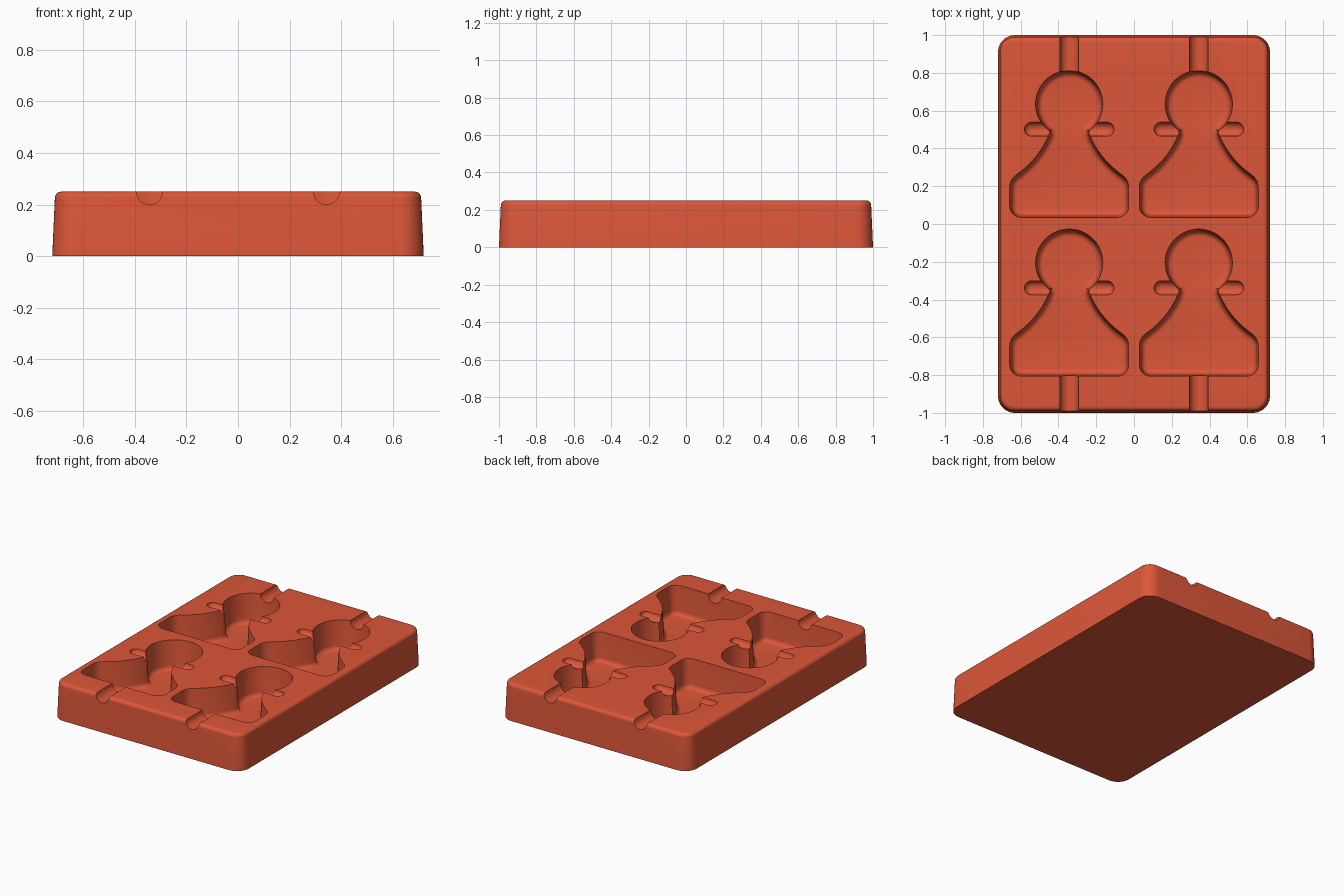
import bpy, bmesh
from math import sin, cos, pi, radians
from mathutils import Vector, Matrix

cube = bpy.data.objects.get("Cube")
if cube:
    bpy.data.objects.remove(cube, do_unlink=True)

TOP = 0.25
FLOOR = 0.05
CENTRE_X = 0.343
HEAD_Y = 0.635
COLLAR_Y = 0.502
ROW_SHIFT = -0.84

red = bpy.data.materials.new("red silicone")
red.use_nodes = True
red.diffuse_color = (0.72, 0.094, 0.04, 1)
red.node_tree.nodes["Principled BSDF"].inputs["Base Color"].default_value = red.diffuse_color


def arc(cx, cy, r, start, end, n):
    angles = [radians(start + (end - start) * i / n) for i in range(n + 1)]
    return [Vector((cx + r * cos(a), cy + r * sin(a))) for a in angles]


def bezier(a, b, c, n):
    a, b, c = Vector(a), Vector(b), Vector(c)
    ts = [i / n for i in range(n + 1)]
    return [a * (1 - t) ** 2 + b * 2 * t * (1 - t) + c * t * t for t in ts]


def inset(points, d):
    """Move a counter-clockwise outline inwards by d with mitred corners."""
    out = []
    for i, p in enumerate(points):
        u = (p - points[i - 1]).normalized()
        v = (points[(i + 1) % len(points)] - p).normalized()
        n1, n2 = Vector((-u.y, u.x)), Vector((-v.y, v.x))
        out.append(p + (n1 + n2) * d / max(1 + n1.dot(n2), 0.3))
    return out


def finish(name, bm):
    bmesh.ops.recalc_face_normals(bm, faces=bm.faces)
    mesh = bpy.data.meshes.new(name)
    bm.to_mesh(mesh)
    bm.free()
    mesh.materials.append(red)
    obj = bpy.data.objects.new(name, mesh)
    bpy.context.collection.objects.link(obj)
    return obj


def loft(name, outline, layers, location=(0, 0, 0)):
    """Stack inset copies of an outline, one per (inset, height) layer."""
    bm = bmesh.new()
    rings = [[bm.verts.new((p.x, p.y, z)) for p in inset(outline, d)] for d, z in layers]
    for low, high in zip(rings, rings[1:]):
        for i in range(len(low)):
            bm.faces.new((low[i - 1], low[i], high[i], high[i - 1]))
    bm.faces.new(rings[0])
    bm.faces.new(rings[-1])
    bmesh.ops.translate(bm, verts=bm.verts, vec=location)
    return finish(name, bm)


def fillet(d, z, r, n=6):
    """Quarter-round layers from a side wall to a flat; negative r goes down."""
    steps = [i / n * pi / 2 for i in range(n + 1)]
    return [(d + abs(r) * (1 - cos(a)), z - r + r * sin(a)) for a in steps]


# Tapered block with rounded corners and a soft top rim
HX, HY, R = 0.72, 1.0, 0.09
block_outline = []
for i, (sx, sy) in enumerate([(1, 1), (-1, 1), (-1, -1), (1, -1)]):
    block_outline += arc(sx * (HX - R), sy * (HY - R), R, 90 * i, 90 * i + 90, 10)
mould = loft("mould_block", block_outline, [(0, 0)] + fillet(0.01, TOP, 0.025))

# Right half of the pawn outline: base corner, shoulder, waist and head
half = arc(0.255, 0.095, 0.06, -90, 0, 8)
half += bezier((0.315, 0.19), (0.315, 0.235), (0.28, 0.26), 6)
half += bezier((0.28, 0.26), (0.16, 0.345), (0.107, 0.475), 14)[1:]
half += arc(0, HEAD_Y, 0.178, -53, 90, 24)
pawn_outline = half + [Vector((-p.x, p.y)) for p in reversed(half[:-1])]
pawn_layers = [(0, TOP + 0.05), (0, TOP)] + fillet(0.01, FLOOR, -0.03)


def collar(location):
    """Capsule lying along x."""
    bm = bmesh.new()
    bmesh.ops.create_uvsphere(bm, u_segments=24, v_segments=13, radius=0.037,
                              matrix=Matrix.Rotation(pi / 2, 4, 'Y'))
    for v in bm.verts:
        v.co.x += 0.2 if v.co.x > 0 else -0.2
    bmesh.ops.translate(bm, verts=bm.verts, vec=location)
    return finish("collar_cutter", bm)


def channel(x, y):
    """Round groove running out through the end of the block."""
    bm = bmesh.new()
    bmesh.ops.create_cone(bm, cap_ends=True, segments=32, radius1=0.05, radius2=0.05, depth=0.36,
                          matrix=Matrix.Translation((x, y, TOP)) @ Matrix.Rotation(pi / 2, 4, 'X'))
    return finish("channel_cutter", bm)


# Two columns and two rows of pawn cavities, each with collar arms and a stick groove
cutters = []
for x in (-CENTRE_X, CENTRE_X):
    for y in (0, ROW_SHIFT):
        cutters.append(loft("pawn_cutter", pawn_outline, pawn_layers, (x, y, 0)))
        cutters.append(collar((x, COLLAR_Y + y, TOP)))
    cutters += [channel(x, 0.93), channel(x, -0.93)]

bpy.context.view_layer.objects.active = mould
for cutter in cutters:
    cutter.hide_render = True
    cut = mould.modifiers.new("cut", 'BOOLEAN')
    cut.operation = 'DIFFERENCE'
    cut.solver = 'EXACT'
    cut.object = cutter
    bpy.ops.object.modifier_apply(modifier=cut.name)
for cutter in cutters:
    bpy.data.objects.remove(cutter, do_unlink=True)

bpy.ops.object.select_all(action='DESELECT')
mould.select_set(True)
bpy.ops.object.shade_smooth_by_angle(angle=radians(30))
